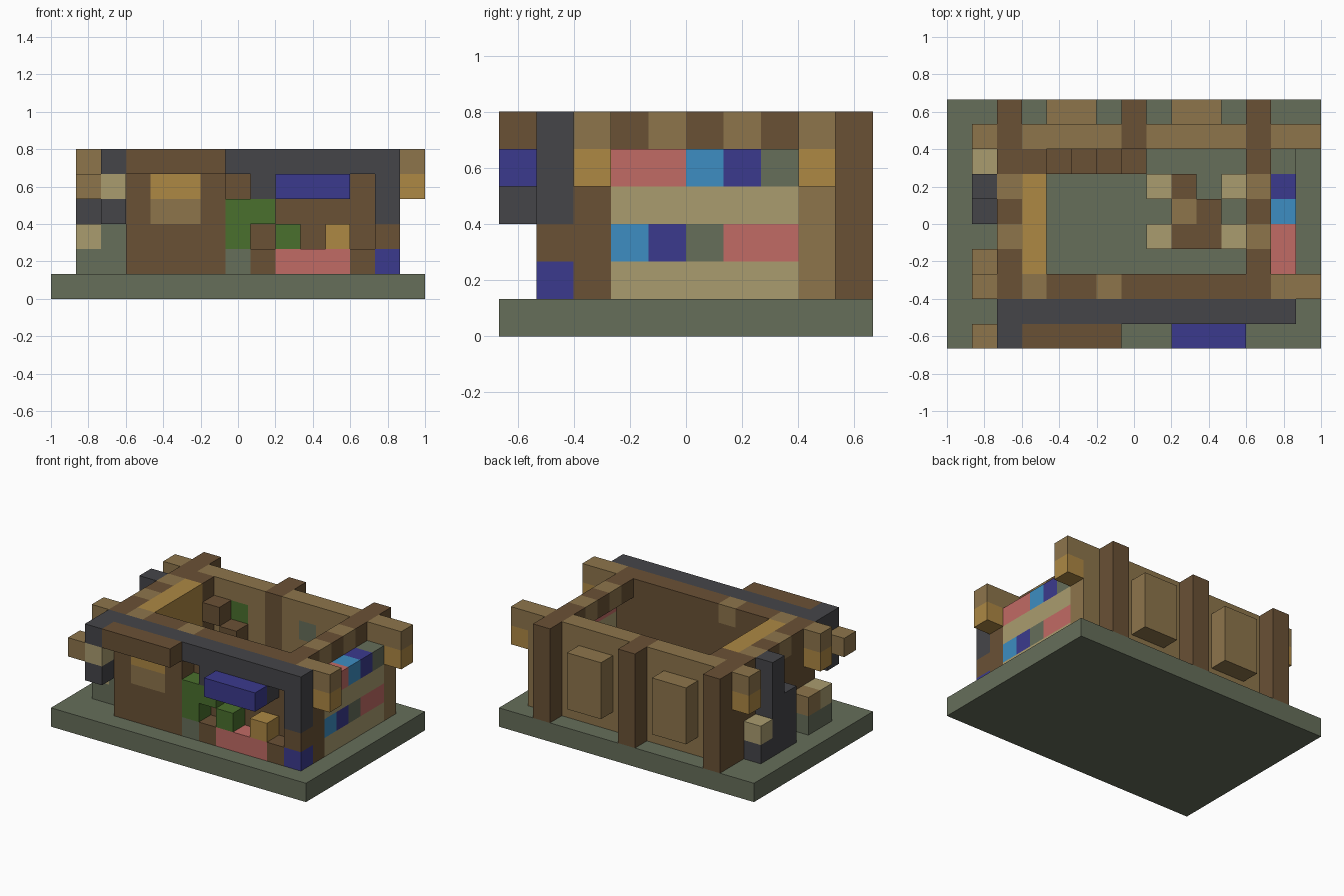
import bpy
import bmesh
from mathutils import Vector

if "Cube" in bpy.data.objects:
    bpy.data.objects.remove(bpy.data.objects["Cube"], do_unlink=True)

CELL = 2 / 15  # edge of one building block


def linear(c):
    c /= 255
    return c / 12.92 if c <= 0.04045 else ((c + 0.055) / 1.055) ** 2.4


def material(name, r, g, b):
    mat = bpy.data.materials.new(name)
    color = (linear(r), linear(g), linear(b), 1)
    mat.diffuse_color = color
    mat.use_nodes = True
    mat.node_tree.nodes["Principled BSDF"].inputs["Base Color"].default_value = color
    return mat


MOSS = material("moss_stone", 102, 110, 90)
OAK = material("light_brown_wood", 141, 117, 75)
WALNUT = material("dark_brown_wood", 106, 81, 53)
GOLD = material("golden_wood", 173, 136, 68)
TAN = material("pale_tan_wood", 170, 156, 111)
SLATE = material("dark_slate", 69, 69, 73)
NAVY = material("deep_blue", 59, 58, 141)
SKY = material("light_blue", 61, 141, 194)
ROSE = material("soft_red", 193, 107, 101)
LEAF = material("leaf_green", 74, 112, 45)


def box(name, mat, x, y, z):
    """Block spanning inclusive cells; each axis is one cell or a (first, last) pair."""
    spans = [a if isinstance(a, tuple) else (a, a) for a in (x, y, z)]
    low = Vector([a[0] for a in spans])
    size = Vector([a[1] - a[0] + 1 for a in spans])
    center = (low + size / 2 - Vector((7.5, 5, 0))) * CELL
    bm = bmesh.new()
    bmesh.ops.create_cube(bm, size=1)
    bmesh.ops.scale(bm, vec=size * CELL, verts=bm.verts)
    bmesh.ops.translate(bm, vec=center, verts=bm.verts)
    mesh = bpy.data.meshes.new(name)
    bm.to_mesh(mesh)
    bm.free()
    mesh.materials.append(mat)
    obj = bpy.data.objects.new(name, mesh)
    bpy.context.collection.objects.link(obj)
    return obj


# Ground slab
box("ground_slab", MOSS, (0, 14), (0, 9), 0)

# Back wall with posts and shutters
for x in (2, 7, 12):
    box("back_post", WALNUT, x, (8, 9), (1, 5))
for x, pane, mat in ((3, 5, LEAF), (8, 9, MOSS)):
    box("back_wall_lower", OAK, (x, x + 3), 8, (1, 3))
    box("back_beam", OAK, (x, x + 3), 8, 5)
    box("back_wall_upper", OAK, (x, pane - 1), 8, 4)
    box("back_wall_upper", OAK, (pane + 1, x + 3), 8, 4)
    box("back_window_pane", mat, pane, 8, 4)
    box("back_shutter", OAK, (x + 1, x + 2), 9, (2, 4))
box("back_corner_pillar", OAK, 13, 8, (1, 5))

# Projecting beam ends with golden brackets
for x in (1, 14):
    for y in (2, 8):
        box("beam_end", OAK, x, y, 5)
        box("beam_bracket", GOLD, x, y, 4)

# Front inner wall and its top beam
box("front_inner_wall", WALNUT, (3, 12), 2, (1, 4))
for x in range(2, 14):
    box("front_beam", OAK if x in (3, 6, 13) else WALNUT, x, 2, 5)
box("front_corner_pillar", WALNUT, 13, 2, (1, 4))
box("left_corner_base", MOSS, 2, 2, (1, 2))
box("left_corner_pillar", WALNUT, 2, 2, (3, 4))

# Side walls, topped by alternating beams
box("side_wall", WALNUT, 2, (3, 7), (1, 4))
for y in range(3, 8):
    for x in (2, 12):
        box("side_beam", WALNUT if y % 2 else OAK, x, y, 5)

# Bookshelf side wall
for z in (1, 3):
    box("shelf_board", TAN, 13, (3, 7), z)
for z, books in ((2, (SKY, NAVY, MOSS, ROSE, ROSE)),
                 (4, (ROSE, ROSE, SKY, NAVY, MOSS))):
    for y, mat in enumerate(books, 3):
        box("book_block", mat, 13, y, z)

# Front facade
box("roof_edge", SLATE, (2, 13), 1, 5)
box("facade_wall", WALNUT, 3, 1, (1, 4))
box("facade_wall", WALNUT, (4, 5), 1, (1, 2))
box("facade_wall", WALNUT, 6, 1, (1, 4))
box("facade_shutter", OAK, (4, 5), 1, 3)
box("facade_lintel", GOLD, (4, 5), 1, 4)
box("facade_canopy", WALNUT, (3, 6), 0, 5)
box("awning_backing", SLATE, (8, 11), 1, 4)
box("blue_awning", NAVY, (9, 11), 0, 4)
box("slate_leg", SLATE, 13, 1, (3, 4))
box("leg_middle", WALNUT, 13, 1, 2)
box("leg_foot", NAVY, 13, 1, 1)

# Foliage and counter along the front
box("vine", LEAF, 7, 1, (2, 3))
box("vine_tip", LEAF, 8, 1, 3)
box("potted_plant", LEAF, 9, 1, 2)
box("golden_crate", GOLD, 11, 1, 2)
box("red_counter", ROSE, (9, 11), 1, 1)
box("vine_base", MOSS, 7, 1, 1)
for x in (8, 12):
    box("counter_end", WALNUT, x, 1, 1)

# Hanging corner lantern
box("lantern_top", SLATE, 2, 0, 5)
box("lantern_light", TAN, 2, 0, 4)
box("lantern_bottom", SLATE, 2, 0, 3)
box("lantern_arm", OAK, 1, 0, 4)

# Chimney and steps on the outer side
box("chimney", SLATE, 1, 6, (1, 5))
box("chimney_shoulder", SLATE, 1, 5, (1, 3))
box("step_base", SLATE, 1, 7, 1)
box("step_top", TAN, 1, 7, 2)
box("side_planter_base", MOSS, 1, (2, 3), 1)
box("side_planter_top", TAN, 1, 2, 2)
box("side_planter_box", OAK, 1, 3, 2)

# Interior loft and stairs
box("loft_panel", GOLD, 3, (3, 6), (3, 5))
box("loft_base", WALNUT, 3, (3, 6), (1, 2))
box("stair_landing", WALNUT, 3, 7, (1, 5))
for n in range(4):
    box("stair_step", WALNUT, 4 + n, 7, 4 - n)

# Interior table and chairs
for x in (8, 11):
    for y in (4, 6):
        box("chair", TAN, x, y, 1)
box("table", WALNUT, (9, 10), 4, 1)
box("table_middle", WALNUT, 10, 5, 1)
box("table_cloth", OAK, 9, 5, 1)
box("table_end", WALNUT, 9, 6, 1)
